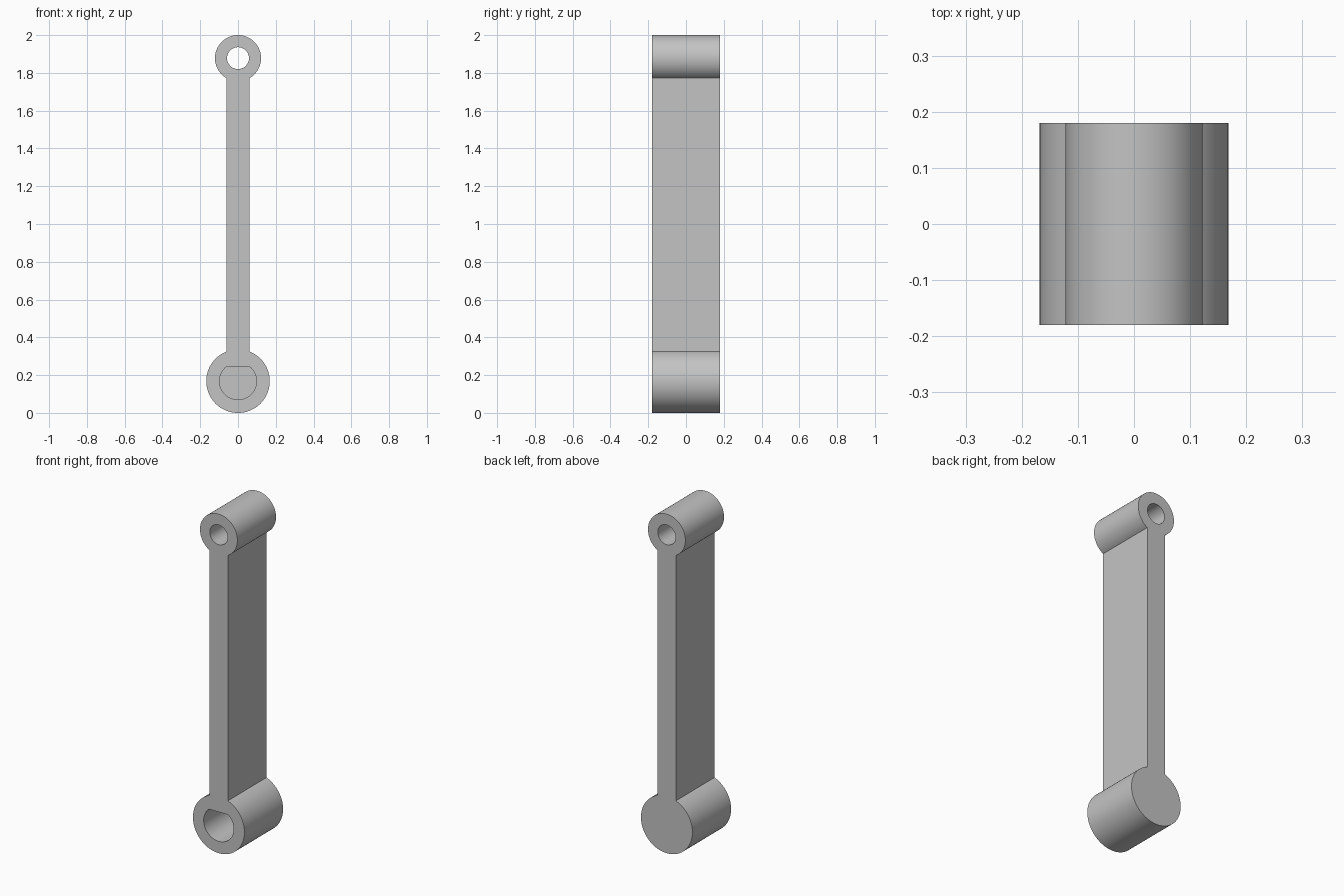
import bpy, bmesh
from math import asin, cos, sin, pi, radians

cube = bpy.data.objects.get("Cube")
if cube:
    bpy.data.objects.remove(cube, do_unlink=True)

HALF_DEPTH = 0.18
BAR_HALF = 0.06
TOP_Z, TOP_R, PIN_R = 1.878, 0.122, 0.058
LOW_Z, LOW_R, SHAFT_R = 0.168, 0.168, 0.098
SHAFT_FLAT = 0.075
SHAFT_DEPTH = 0.30

grey = bpy.data.materials.new("light grey")
grey.use_nodes = True
colour = (0.55, 0.55, 0.55, 1)
grey.diffuse_color = colour
grey.node_tree.nodes["Principled BSDF"].inputs["Base Color"].default_value = colour


def arc(z, r, start, end, steps=96):
    """Points of an arc in the xz plane."""
    return [(r * cos(start + (end - start) * i / steps),
             z + r * sin(start + (end - start) * i / steps))
            for i in range(steps + 1)]


def prism(name, points, y0, y1):
    """Extrude an xz outline from y0 to y1."""
    bm = bmesh.new()
    face = bm.faces.new([bm.verts.new((x, y0, z)) for x, z in points])
    ext = bmesh.ops.extrude_face_region(bm, geom=[face])
    verts = [g for g in ext["geom"] if isinstance(g, bmesh.types.BMVert)]
    bmesh.ops.translate(bm, verts=verts, vec=(0, y1 - y0, 0))
    bmesh.ops.recalc_face_normals(bm, faces=bm.faces[:])
    mesh = bpy.data.meshes.new(name)
    bm.to_mesh(mesh)
    bm.free()
    mesh.materials.append(grey)
    obj = bpy.data.objects.new(name, mesh)
    bpy.context.collection.objects.link(obj)
    return obj


# Lever arm: two round bosses joined by a straight bar
a = asin(BAR_HALF / TOP_R)
b = asin(BAR_HALF / LOW_R)
outline = (arc(TOP_Z, TOP_R, -pi / 2 + a, 1.5 * pi - a)
           + arc(LOW_Z, LOW_R, pi / 2 + b, 2.5 * pi - b))
arm = prism("lever_arm", outline, -HALF_DEPTH, HALF_DEPTH)

# Through hole in the upper boss, blind D-shaped socket in the lower boss
c = asin(SHAFT_FLAT / SHAFT_R)
cutters = [
    prism("pin_hole_cutter", arc(TOP_Z, PIN_R, 0, 2 * pi, 64)[:-1],
          -HALF_DEPTH - 0.1, HALF_DEPTH + 0.1),
    prism("shaft_socket_cutter", arc(LOW_Z, SHAFT_R, pi - c, 2 * pi + c),
          -HALF_DEPTH - 0.1, -HALF_DEPTH + SHAFT_DEPTH),
]
for cutter in cutters:
    cutter.hide_render = True
    mod = arm.modifiers.new(cutter.name, "BOOLEAN")
    mod.operation = "DIFFERENCE"
    mod.solver = "EXACT"
    mod.object = cutter

# Bake the cuts and drop the cutters
depsgraph = bpy.context.evaluated_depsgraph_get()
baked = bpy.data.meshes.new_from_object(arm.evaluated_get(depsgraph))
arm.modifiers.clear()
arm.data = baked
for cutter in cutters:
    bpy.data.objects.remove(cutter, do_unlink=True)

# Smooth barrels, crisp rims
bpy.ops.object.select_all(action="DESELECT")
arm.select_set(True)
bpy.context.view_layer.objects.active = arm
bpy.ops.object.shade_smooth_by_angle(angle=radians(30))
